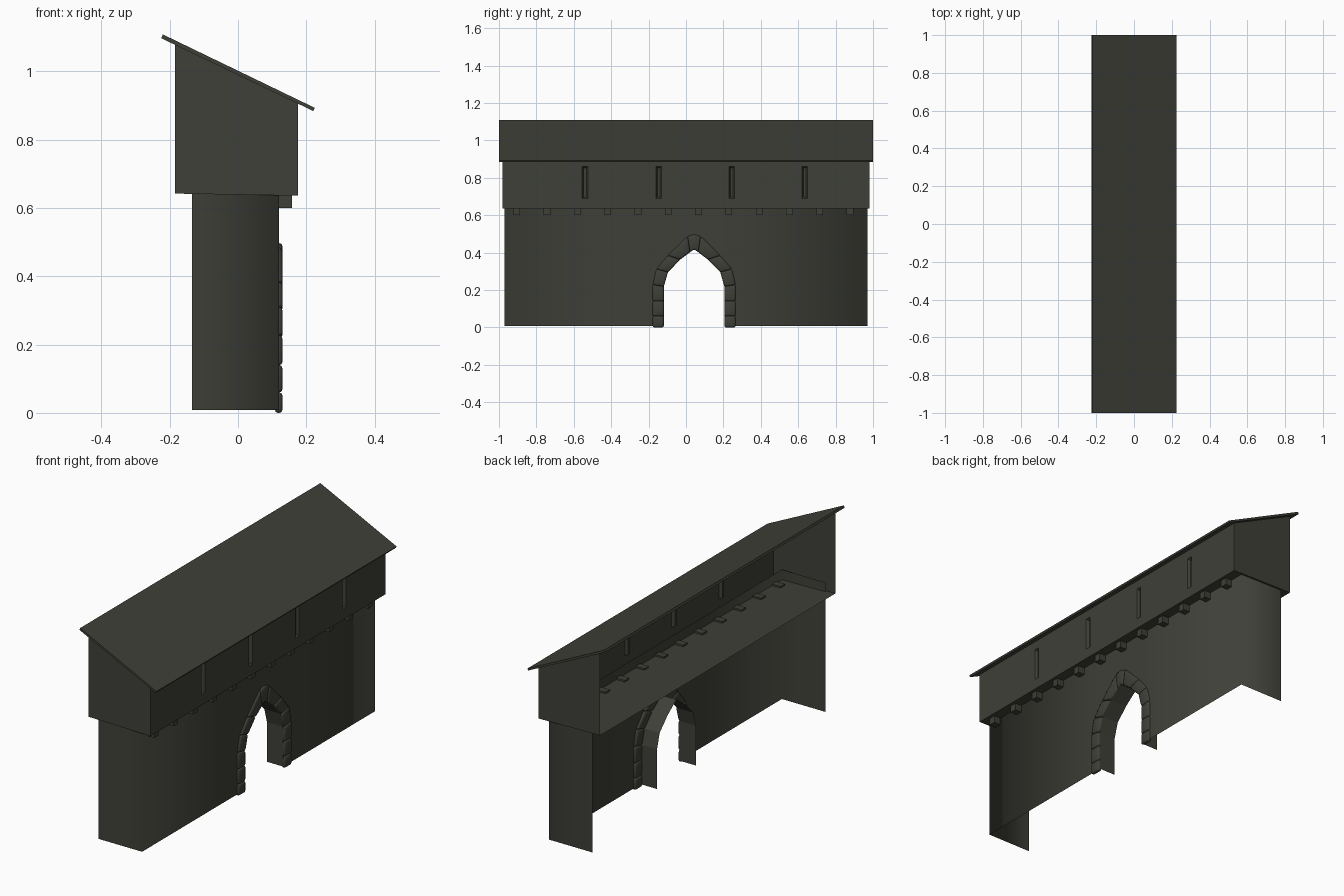
import bpy, bmesh

if "Cube" in bpy.data.objects:
    bpy.data.objects.remove(bpy.data.objects["Cube"])

stone = bpy.data.materials.new("dark_grey_stone")
stone.diffuse_color = (0.050, 0.050, 0.040, 1)
stone.use_nodes = True
stone.node_tree.nodes["Principled BSDF"].inputs["Base Color"].default_value = stone.diffuse_color


def make(name, polys, smooth=False):
    """Object from a list of polygons; shared corners are welded."""
    bm = bmesh.new()
    for p in polys:
        bm.faces.new([bm.verts.new(v) for v in p])
    bmesh.ops.remove_doubles(bm, verts=bm.verts, dist=1e-4)
    me = bpy.data.meshes.new(name)
    bm.to_mesh(me)
    bm.free()
    me.materials.append(stone)
    for f in me.polygons:
        f.use_smooth = smooth
    ob = bpy.data.objects.new(name, me)
    bpy.context.collection.objects.link(ob)
    return ob


def panel(x, y0, y1, z0, z1):
    """Upright rectangle facing +x."""
    return [(x, y0, z0), (x, y1, z0), (x, y1, z1), (x, y0, z1)]


def prism(a, b):
    """Closed solid between two matching loops."""
    n = len(a)
    sides = [[a[i], a[(i + 1) % n], b[(i + 1) % n], b[i]] for i in range(n)]
    return [a[::-1], b] + sides


def box(x0, x1, y0, y1, z0, z1):
    return prism(panel(x0, y0, y1, z0, z1), panel(x1, y0, y1, z0, z1))


# pointed arch, half profiles as (distance from centre, height)
AC = 0.0435
inner = [(.162, 0), (.162, .06), (.162, .14), (.162, .218), (.14, .295), (.075, .362), (.022, .402)]
outer = [(.222, 0), (.222, .06), (.222, .14), (.222, .228), (.202, .312), (.140, .385), (.035, .488)]
tip_in, tip_out = (0, .418), (0, .497)
WX, BX, TOP, BOT = .12, -.135, .69, .008

# lower wall: front with archway and two end walls, open at the back
half = inner[3:] + [tip_in]
edge = [(AC - d, z) for d, z in half] + [(AC + d, z) for d, z in half[-2::-1]]
L, R = edge[0][0], edge[-1][0]
polys = [
    [(WX, -.97, BOT), (WX, L, BOT), (WX, L, edge[0][1]), (WX, L, TOP), (WX, -.97, TOP)],
    [(WX, R, BOT), (WX, .97, BOT), (WX, .97, TOP), (WX, R, TOP), (WX, R, edge[-1][1])],
    [(BX, -.97, BOT), (WX, -.97, BOT), (WX, -.97, TOP), (BX, -.97, TOP)],
    [(WX, .97, BOT), (BX, .97, BOT), (BX, .97, TOP), (WX, .97, TOP)],
]
for (ya, za), (yb, zb) in zip(edge, edge[1:]):
    polys.append([(WX, ya, za), (WX, yb, zb), (WX, yb, TOP), (WX, ya, TOP)])
make("lower_wall", polys, smooth=True)

# passage lining behind the arch
path = [(L, BOT)] + edge + [(R, BOT)]
make("arch_lining", [[(WX, *a), (.025, *a), (.025, *b), (WX, *b)] for a, b in zip(path, path[1:])])

# rounded arch stones
quads = []
for i in range(len(inner) - 1):
    q = [inner[i], outer[i], outer[i + 1], inner[i + 1]]
    for s in (-1, 1):
        quads.append([(AC + s * d, z) for d, z in q][::s])
(a, za), (b, zb) = inner[-1], outer[-1]
quads.append([(AC - a, za), tuple((AC, tip_in[1])), (AC + a, za),
              (AC + b, zb), (AC, tip_out[1]), (AC - b, zb)])
for q in quads:
    ob = make("arch_stone", prism([(.108, *p) for p in q], [(.130, *p) for p in q]))
    bm = bmesh.new()
    bm.from_mesh(ob.data)
    bmesh.ops.recalc_face_normals(bm, faces=bm.faces)
    bm.to_mesh(ob.data)
    bm.free()
    mod = ob.modifiers.new("round", 'BEVEL')
    mod.width, mod.segments = .009, 2
    for f in ob.data.polygons:
        f.use_smooth = True

# upper gallery: sloped-top ends, floor, front with arrow slits
GB, GF, FB, FF = -.185, .175, .642, .636
GT_B, GT_F = 1.082, .908
polys = [
    [(GB, -.98, FB), (GF, -.98, FF), (GF, -.98, GT_F), (GB, -.98, GT_B)],
    [(GF, .98, FF), (GB, .98, FB), (GB, .98, GT_B), (GF, .98, GT_F)],
    [(GB, -.98, FB), (GB, .98, FB), (GF, .98, FF), (GF, -.98, FF)],
]
y = -.98
S0, S1, W, DEEP = .69, .86, .015, .014
for c in (-.54, -.145, .245, .635):
    l, r = c - W, c + W
    polys += [panel(GF, y, l, FF, GT_F), panel(GF, l, r, FF, S0), panel(GF, l, r, S1, GT_F)]
    o = panel(GF, l, r, S0, S1)
    n = panel(GF - DEEP, c - .007, c + .007, S0 + .008, S1 - .008)
    polys += [n] + [[o[i], o[(i + 1) % 4], n[(i + 1) % 4], n[i]] for i in range(4)]
    y = r
polys.append(panel(GF, y, .98, FF, GT_F))
make("upper_gallery", polys)

# corbels under the gallery front
for i in range(12):
    c = -.905 + i * .162
    make("corbel", box(.07, .158, c - .018, c + .018, .60, .646))

# sloping roof slab
prof = [(-.225, 1.097), (.220, .884), (.225, .893), (-.220, 1.108)]
make("roof", prism([(x, 1, z) for x, z in prof], [(x, -1, z) for x, z in prof]))
